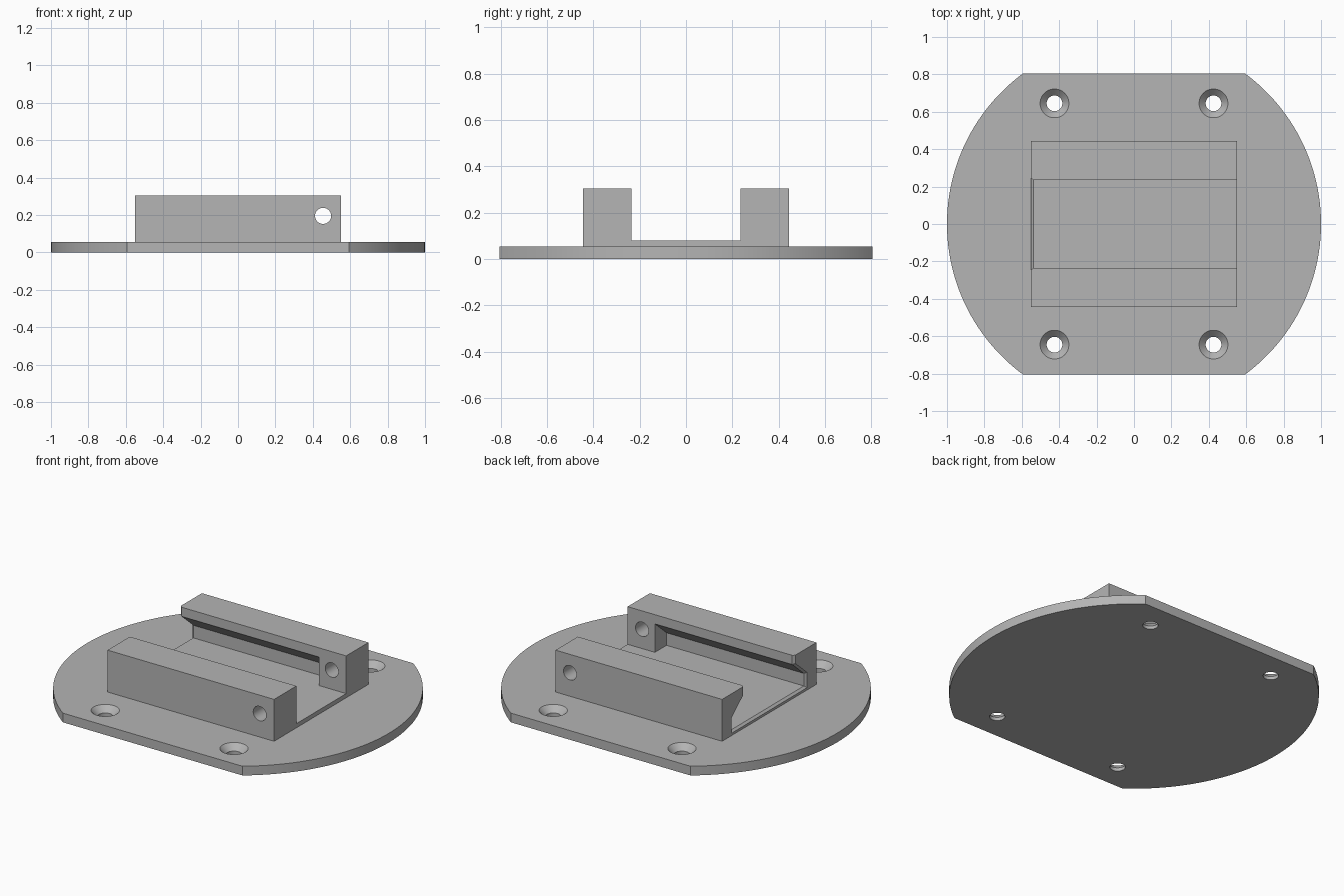
import bpy
import bmesh
import math
from mathutils import Matrix

default = bpy.data.objects.get("Cube")
if default:
    bpy.data.objects.remove(default, do_unlink=True)

grey = bpy.data.materials.new("plain grey")
grey.use_nodes = True
colour = (0.46, 0.46, 0.46, 1)
grey.diffuse_color = colour
grey.node_tree.nodes["Principled BSDF"].inputs["Base Color"].default_value = colour


def make_object(name, bm):
    bmesh.ops.recalc_face_normals(bm, faces=bm.faces)
    mesh = bpy.data.meshes.new(name)
    bm.to_mesh(mesh)
    bm.free()
    mesh.materials.append(grey)
    obj = bpy.data.objects.new(name, mesh)
    bpy.context.collection.objects.link(obj)
    return obj


def loft(name, sections):
    """Closed solid through matching rings of points."""
    bm = bmesh.new()
    rings = [[bm.verts.new(p) for p in ring] for ring in sections]
    for a, b in zip(rings, rings[1:]):
        for i in range(len(a)):
            j = (i + 1) % len(a)
            bm.faces.new((a[i], a[j], b[j], b[i]))
    bm.faces.new(rings[0])
    bm.faces.new(rings[-1])
    return make_object(name, bm)


def box(name, x0, x1, y, z0, z1):
    ring = [(-y, z0), (y, z0), (y, z1), (-y, z1)]
    return loft(name, [[(x, *p) for p in ring] for x in (x0, x1)])


def circle(radius, z, x=0, y=0, n=48):
    return [(x + radius * math.cos(math.tau * i / n),
             y + radius * math.sin(math.tau * i / n), z) for i in range(n)]


def cut(target, cutter):
    cutter.hide_render = True
    mod = target.modifiers.new("cut", 'BOOLEAN')
    mod.operation = 'DIFFERENCE'
    mod.solver = 'EXACT'
    mod.object = cutter
    bpy.context.view_layer.objects.active = target
    bpy.ops.object.modifier_apply(modifier=mod.name)
    bpy.data.objects.remove(cutter, do_unlink=True)


def smooth(obj):
    bpy.ops.object.select_all(action='DESELECT')
    obj.select_set(True)
    bpy.context.view_layer.objects.active = obj
    bpy.ops.object.shade_smooth_by_angle(angle=math.radians(25))


# Round base plate with two flat sides
PLATE = 0.055
HALF = 0.805
limit = math.asin(HALF)
steps = 48
arc = [-limit + 2 * limit * i / steps for i in range(steps + 1)]
outline = [(math.cos(a), math.sin(a)) for a in arc]
outline += [(-x, -y) for x, y in outline]
plate = loft("base_plate", [[(x, y, z) for x, y in outline] for z in (0, PLATE)])

# Countersunk screw holes
for sx in (-1, 1):
    for sy in (-1, 1):
        x, y = sx * 0.425, sy * 0.645
        profile = [(0.042, -0.05), (0.042, 0.02), (0.077, PLATE), (0.077, 0.1)]
        cut(plate, loft("screw_cutter", [circle(r, z, x, y) for r, z in profile]))
smooth(plate)

# Rail block with an open channel along x
FLOOR = 0.08
rails = box("rail_block", -0.55, 0.55, 0.445, PLATE, 0.305)
cut(rails, box("channel_cutter", -0.7, 0.7, 0.235, FLOOR, 0.5))


# Undercut groove, slightly flared at its open end and stopped at the other
def groove(x, grow):
    side = [(0.345 + grow, FLOOR - grow), (0.345 + grow, 0.155 + grow / 2),
            (0.235 + grow, 0.25 + grow / 2), (0.235 + grow, 0.5)]
    return [(x, y, z) for y, z in side] + [(x, -y, z) for y, z in reversed(side)]


cut(rails, loft("groove_cutter", [groove(-0.56, 0.011), groove(-0.55, 0.011),
                                  groove(-0.537, 0), groove(0.37, 0)]))

# Cross pin hole through both rails
pin = loft("pin_cutter", [circle(0.043, z) for z in (-0.7, 0.7)])
pin.data.transform(Matrix.Translation((0.455, 0, 0.195)) @ Matrix.Rotation(math.pi / 2, 4, 'X'))
cut(rails, pin)
smooth(rails)
